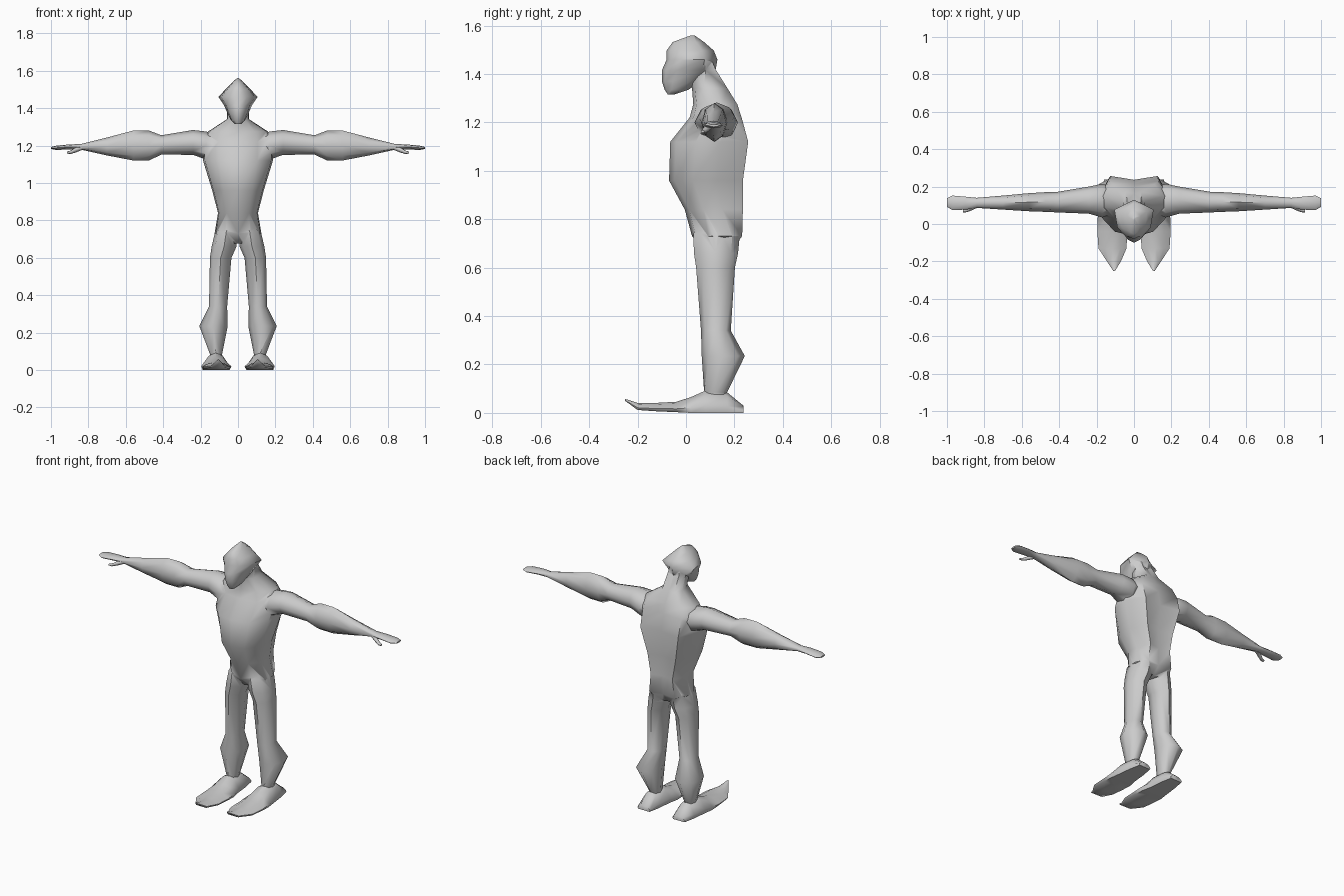
import bpy, bmesh, math

# Unit cross-sections, right half from the low/front end to the high/back end
TORSO = [(0, -1), (.55, -.85), (.95, -.35), (1, .3), (.68, 1), (0, .87)]
HEAD = [(0, -1), (.45, -.85), (.85, -.42), (1, .5), (0, 1)]
LIMB = [(0, -1), (.72, -.68), (1, 0), (.72, .68), (0, 1)]
FOOT = [(0, -1), (.9, -1), (1, -.35), (.55, .65), (0, 1)]


def loft(name, axis, sections, half, side=1):
    """Skin sections (t, a0, a1, b0, b1) placed along an axis; side=-1 mirrors x."""
    shape = half + [(-u, v) for u, v in reversed(half[1:-1])]
    bm = bmesh.new()
    rings = []
    for t, a0, a1, b0, b1 in sections:
        ring = []
        for u, v in shape:
            a = (a0 + a1) / 2 + u * (a1 - a0) / 2
            b = (b0 + b1) / 2 + v * (b1 - b0) / 2
            x, y, z = {'x': (t, a, b), 'y': (a, t, b), 'z': (a, b, t)}[axis]
            ring.append(bm.verts.new((x * side, y, z)))
        rings.append(ring)
    n = len(shape)
    for r, s in zip(rings, rings[1:]):
        for i in range(n):
            bm.faces.new((r[i], r[(i + 1) % n], s[(i + 1) % n], s[i]))
    bm.faces.new(rings[0])
    bm.faces.new(rings[-1])
    bmesh.ops.recalc_face_normals(bm, faces=bm.faces)
    me = bpy.data.meshes.new(name)
    bm.to_mesh(me)
    bm.free()
    ob = bpy.data.objects.new(name, me)
    bpy.context.collection.objects.link(ob)
    return ob


def centred(rows):
    return [(z, -w, w, y0, y1) for z, w, y0, y1 in rows]


# Torso with sloping shoulders and forward-leaning neck
body = loft("body", 'z', centred([
    (.675, .05, .07, .19), (.73, .125, .025, .232), (.84, .107, -.005, .235),
    (.96, .138, -.07, .235), (1.12, .187, -.065, .257), (1.22, .19, .015, .23),
    (1.275, .16, .03, .212), (1.34, .06, .025, .172), (1.42, .055, 0, .122),
    (1.45, .05, 0, .11)]), TORSO)

# Head with pointed crown and jutting chin
parts = [loft("head", 'z', centred([
    (1.315, .018, -.075, -.05), (1.335, .038, -.088, .01), (1.37, .055, -.1, .06),
    (1.415, .075, -.1, .122), (1.46, .105, -.08, .13), (1.497, .07, -.08, .115),
    (1.532, .036, -.055, .075), (1.56, .006, .02, .035)]), HEAD)]

for side in (1, -1):
    # Arm and flattened hand
    parts.append(loft("arm", 'x', [
        (.1, .06, .19, 1.16, 1.245), (.17, .035, .215, 1.125, 1.275),
        (.24, .055, .2, 1.15, 1.283), (.41, .062, .172, 1.152, 1.255),
        (.475, .065, .17, 1.12, 1.28), (.56, .068, .165, 1.12, 1.28),
        (.7, .077, .152, 1.147, 1.243), (.84, .086, .14, 1.178, 1.208),
        (.9, .077, .146, 1.18, 1.206), (.97, .074, .152, 1.176, 1.2),
        (1, .092, .138, 1.182, 1.192)], LIMB, side))
    # Thumb
    parts.append(loft("thumb", 'x', [
        (.83, .09, .112, 1.178, 1.198), (.87, .072, .1, 1.162, 1.188),
        (.895, .063, .085, 1.155, 1.173), (.915, .062, .076, 1.157, 1.168)], LIMB, side))
    # Leg with bulging calf
    parts.append(loft("leg", 'z', [
        (.04, .09, .145, .085, .165), (.085, .085, .15, .075, .17),
        (.235, .055, .207, .065, .243), (.34, .058, .155, .062, .185),
        (.6, .035, .15, .042, .202), (.66, .008, .141, .033, .215),
        (.74, .003, .122, .03, .223), (.79, .02, .09, .06, .2)], LIMB, side))
    # Long foot with upturned toe
    parts.append(loft("foot", 'y', [
        (-.252, .102, .11, .05, .058), (-.2, .07, .145, .012, .041),
        (-.13, .04, .19, .007, .041), (-.04, .036, .196, .003, .046),
        (.02, .037, .196, 0, .065), (.08, .05, .187, 0, .092),
        (.17, .06, .175, 0, .085), (.237, .075, .16, 0, .03)], FOOT, side))

# Weld everything into one continuous skin
bpy.context.view_layer.objects.active = body
for part in parts:
    mod = body.modifiers.new("weld", 'BOOLEAN')
    mod.operation = 'UNION'
    mod.solver = 'EXACT'
    mod.object = part
    bpy.ops.object.modifier_apply(modifier=mod.name)
    bpy.data.objects.remove(part)

body.select_set(True)
bpy.ops.object.shade_smooth_by_angle(angle=math.radians(60))
